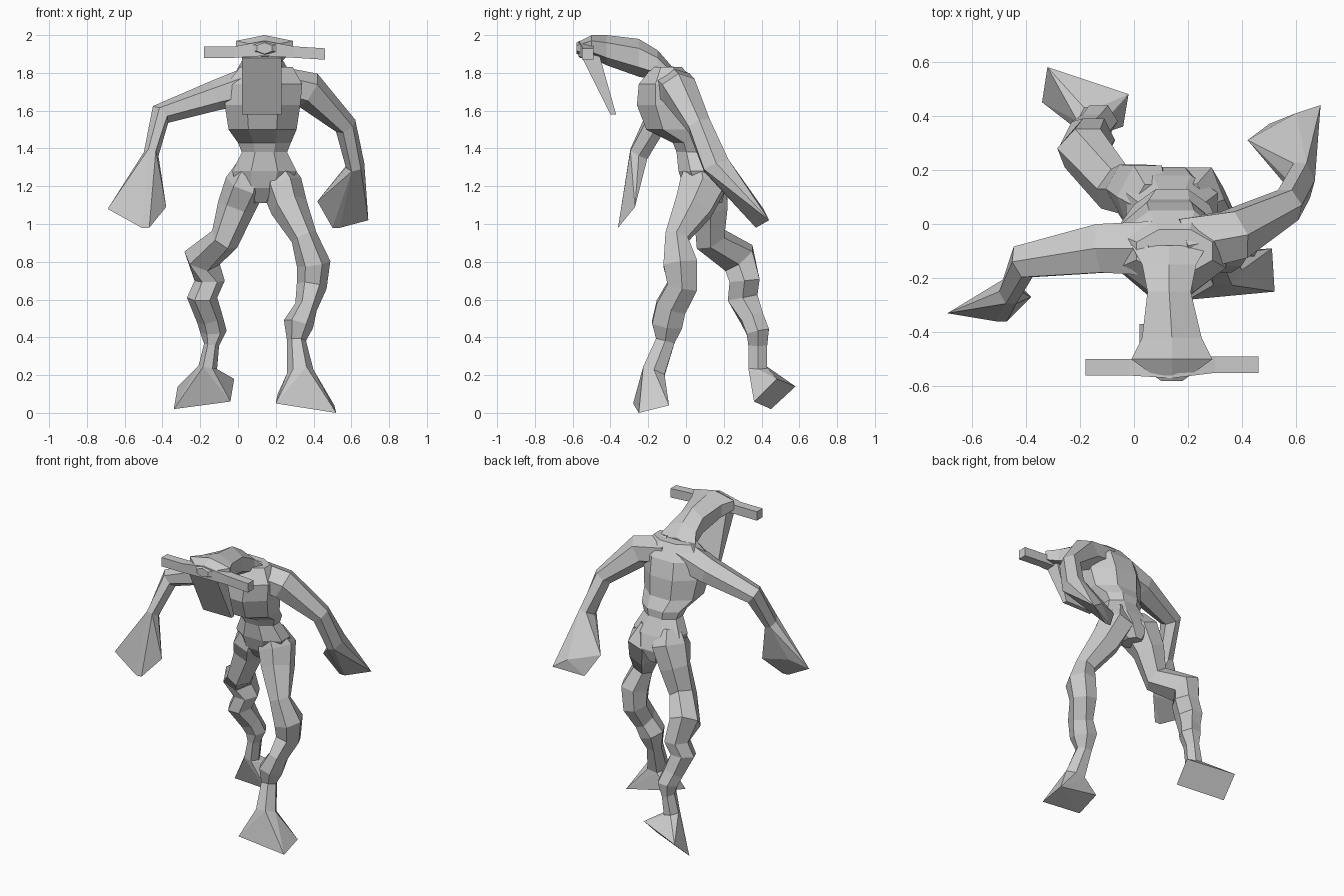
import bpy
import bmesh
import math
from mathutils import Vector

default_cube = bpy.data.objects.get("Cube")
if default_cube:
    bpy.data.objects.remove(default_cube, do_unlink=True)

UNIT = 0.01  # all measures below are in hundredths
AXIS_X, AXIS_Y, AXIS_Z = Vector((1, 0, 0)), Vector((0, 1, 0)), Vector((0, 0, 1))

# One plain grey for the whole figure
grey = bpy.data.materials.new("plain grey")
grey.use_nodes = True
grey_colour = (0.6, 0.6, 0.6, 1)
grey.diffuse_color = grey_colour
grey.node_tree.nodes["Principled BSDF"].inputs["Base Color"].default_value = grey_colour


def finish(name, bm):
    """Turn a bmesh into a flat shaded grey object."""
    bmesh.ops.recalc_face_normals(bm, faces=bm.faces[:])
    mesh = bpy.data.meshes.new(name)
    bm.to_mesh(mesh)
    bm.free()
    mesh.materials.append(grey)
    part = bpy.data.objects.new(name, mesh)
    bpy.context.collection.objects.link(part)


def ring_points(centre, across, deep, u, v, sides, phase):
    """Polygon round a centre whose reach along u and v is across and deep."""
    angles = [math.tau * (i + phase) / sides for i in range(sides)]
    reach_u = max(abs(math.cos(a)) for a in angles)
    reach_v = max(abs(math.sin(a)) for a in angles)
    return [centre + u * (across * math.cos(a) / reach_u)
            + v * (deep * math.sin(a) / reach_v) for a in angles]


def section_points(sections, reference, axis, sides, phase):
    """Rings for every section, square to the path or to a fixed axis."""
    centres = [Vector(s[:3]) for s in sections]
    last = len(centres) - 1
    rings = []
    for i, section in enumerate(sections):
        along = axis or (centres[min(i + 1, last)] - centres[max(i - 1, 0)]).normalized()
        u = reference.cross(along).normalized()
        v = along.cross(u)
        rings.append(ring_points(centres[i], section[3], section[4], u, v, sides, phase))
    return rings


def loft(name, sections, reference=AXIS_Y, axis=None, sides=6, phase=0.0):
    """Skin a row of sections (x, y, z, half across, half deep)."""
    bm = bmesh.new()
    rings = [[bm.verts.new(p * UNIT) for p in ring]
             for ring in section_points(sections, reference, axis, sides, phase)]
    for lower, upper in zip(rings, rings[1:]):
        for i in range(sides):
            j = (i + 1) % sides
            bm.faces.new((lower[i], lower[j], upper[j], upper[i]))
    bm.faces.new(rings[0])
    bm.faces.new(rings[-1])
    finish(name, bm)


def hull(name, points):
    """Wrap a few corner points in a convex block with flat sides."""
    bm = bmesh.new()
    for point in points:
        bm.verts.new(Vector(point) * UNIT)
    bmesh.ops.convex_hull(bm, input=bm.verts[:])
    bmesh.ops.dissolve_limit(bm, angle_limit=math.radians(3),
                             verts=bm.verts[:], edges=bm.edges[:])
    finish(name, bm)


def limb(side, kind, tip, sections, tip_corners):
    """A jointed limb which flares into a blocky hand or foot."""
    loft(side + kind, sections)
    end_ring = section_points(sections, AXIS_Y, None, 6, 0.0)[-1]
    hull(side + tip, end_ring + list(tip_corners))


# Torso: crotch, hips, pinched waist, jutting ribs, shoulders
loft("torso", [
    (12, 12, 111, 5, 7),
    (13, 10, 119, 14, 11),
    (14, 7, 128, 17, 11),
    (14, 4, 138, 12, 9),
    (14, 3, 143, 14, 10),
    (13, -6, 150, 18, 15),
    (13, -9, 163, 20, 17),
    (14, -10, 174, 20, 15),
    (15, -10, 183, 14, 8),
], axis=AXIS_Z, sides=8, phase=0.5)

# Arms, each ending in a flared hand
limb("right_", "arm", "hand", [
    (8, -9, 174, 10, 10),
    (-12, -9, 168, 8, 9),
    (-41, -14, 158, 6, 6),
    (-46, -25, 137, 4, 5),
], [(-69, -33, 108), (-51, -36, 98), (-47, -36, 98), (-38, -27, 109), (-57, -28, 113)])

limb("left_", "arm", "hand", [
    (18, -8, 175, 9, 10),
    (37, -4, 171, 10, 9),
    (57, 7, 152, 6, 6),
    (62, 16, 131, 5, 7),
], [(69, 44, 102), (54, 37, 98), (50, 37, 98), (42, 31, 112), (60, 41, 108)])

# Legs, the left one striding forward
limb("left_", "leg", "foot", [
    (20, 7, 130, 8, 8),
    (23, 9, 121, 11, 12),
    (27, 4, 109, 10, 10),
    (35, -5, 93, 7, 6),
    (40, -3, 79, 9, 9),
    (39, -2, 67, 8, 8),
    (36, -8, 56, 6, 8),
    (32, -10, 47, 8, 8),
    (31, -11, 38, 5, 5),
    (33, -17, 22, 7, 6),
], [(52, -25, 0), (20, -28, 5), (21, -11, 10), (51, -9, 4)])

limb("right_", "leg", "foot", [
    (7, 7, 130, 8, 8),
    (4, 10, 121, 11, 12),
    (-1, 13, 109, 10, 9),
    (-7, 13, 92, 8, 8),
    (-19, 28, 82, 10, 9),
    (-15, 31, 70, 8, 8),
    (-19, 30, 61, 8, 8),
    (-15, 35, 50, 7, 6),
    (-13, 38, 43, 7, 6),
    (-14, 38, 36, 4, 5),
    (-16, 38, 24, 5, 5),
], [(-34, 45, 2), (-32, 58, 14), (-2, 48, 18), (-4, 36, 6)])

# Neck and head, reaching forward and widening to the brow
loft("neck_and_head", [
    (13, -8, 178, 14, 6),
    (13, -15, 184, 10, 8),
    (13, -25, 188, 8, 10),
    (14, -42, 192, 11, 8),
    (14, -50, 194, 15, 6),
    (14, -58, 193, 4, 3),
], reference=AXIS_Z, axis=AXIS_Y, sides=6, phase=0.5)

# Crossbar of square stalks at the brow
loft("brow_stalks", [
    (-18, -53, 191, 3, 3),
    (-2, -53, 191, 3, 3),
    (14, -53, 193, 4, 4),
    (30, -52, 191, 3, 3),
    (46, -52, 190, 3, 3),
], axis=AXIS_X, sides=4, phase=0.5)

# Long flat face plate hanging from the brow
hull("face_plate", [(x, y, z) for x in (2, 23)
                    for y, z in ((-40, 158), (-37, 158), (-44, 179), (-55, 188), (-46, 190))])
